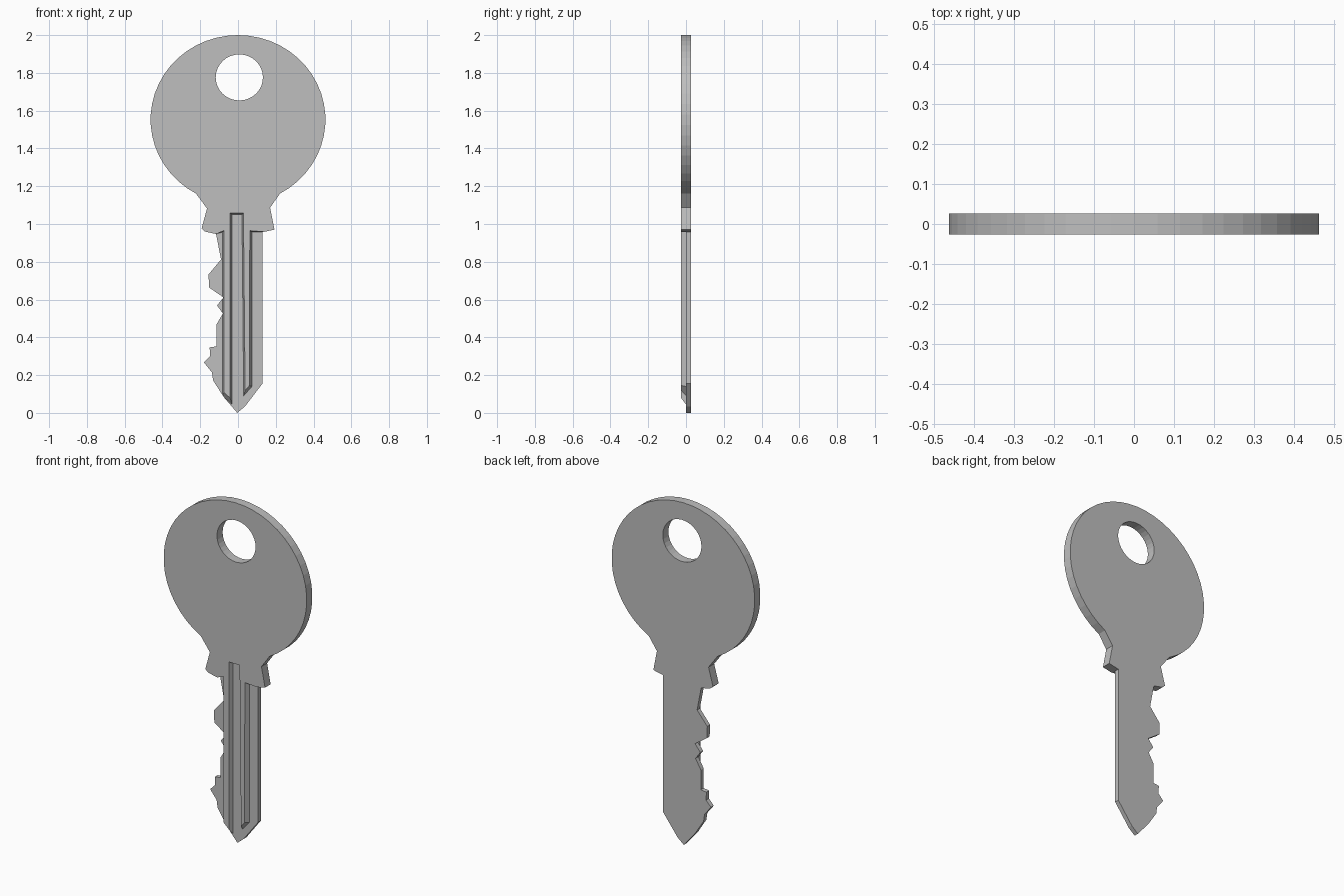
import bpy, bmesh
from math import cos, sin, radians

old = bpy.data.objects.get("Cube")
if old:
    bpy.data.objects.remove(old, do_unlink=True)

HALF = 0.026  # half the thickness of the key

steel = bpy.data.materials.new("plain grey metal")
steel.use_nodes = True
GREY = (0.52, 0.52, 0.52, 1)
steel.diffuse_color = GREY
steel.node_tree.nodes["Principled BSDF"].inputs["Base Color"].default_value = GREY


def arc(cx, cz, rx, rz, start, end, steps):
    """Points along an elliptical arc, angles in degrees."""
    angles = [radians(start + (end - start) * i / steps) for i in range(steps + 1)]
    return [(cx + rx * cos(a), cz + rz * sin(a)) for a in angles]


def loft(name, front, back, y_front, y_back):
    """Solid between two matching outlines in the xz plane."""
    bm = bmesh.new()
    a = [bm.verts.new((x, y_front, z)) for x, z in front]
    b = [bm.verts.new((x, y_back, z)) for x, z in back]
    bm.faces.new(a)
    bm.faces.new(b[::-1])
    for i in range(len(a)):
        j = (i + 1) % len(a)
        bm.faces.new((a[j], a[i], b[i], b[j]))
    bmesh.ops.recalc_face_normals(bm, faces=bm.faces)
    mesh = bpy.data.meshes.new(name)
    bm.to_mesh(mesh)
    bm.free()
    mesh.materials.append(steel)
    obj = bpy.data.objects.new(name, mesh)
    bpy.context.collection.objects.link(obj)
    return obj


def cut(target, cutter):
    mod = target.modifiers.new(cutter.name, "BOOLEAN")
    mod.operation = "DIFFERENCE"
    mod.solver = "EXACT"
    mod.object = cutter
    cutter.hide_render = True
    cutter.hide_viewport = True
    cutter.display_type = "WIRE"


# Key silhouette: round bow, shoulders, toothed edge, tip, straight edge
bow = arc(0, 1.553, 0.463, 0.447, -61.3, 241.3, 42)
left_shoulder = [(-0.164, 1.082), (-0.193, 0.976), (-0.175, 0.96), (-0.116, 0.947)]
teeth = [(-0.09, 0.812), (-0.156, 0.733), (-0.153, 0.664), (-0.077, 0.611),
         (-0.111, 0.569), (-0.08, 0.526), (-0.114, 0.468), (-0.114, 0.352),
         (-0.15, 0.347), (-0.148, 0.3), (-0.18, 0.267), (-0.138, 0.214),
         (-0.132, 0.172), (-0.074, 0.082)]
tip = [(-0.004, 0), (0.037, 0.034), (0.13, 0.156)]
right_shoulder = [(0.13, 0.957), (0.193, 0.97), (0.17, 1.087)]
outline = bow + left_shoulder + teeth + tip + right_shoulder
key = loft("key", outline, outline, -HALF, HALF)

# Hole in the bow
ring = arc(0.007, 1.776, 0.125, 0.122, 0, 360, 32)[:-1]
cut(key, loft("hole_cutter", ring, ring, -0.1, 0.1))

# Milled front of the blade: leaves two sloped ridges with a groove between
surround = [(0.3, 0.9), (0.3, -0.1), (-0.3, -0.1), (-0.3, 0.9), (-0.116, 0.947)]
floor = surround + [(-0.082, 0.957), (-0.082, 0.09), (-0.032, 0.045), (-0.032, 1.05),
                    (0.021, 1.05), (0.03, 0.09), (0.074, 0.14), (0.074, 0.957), (0.13, 0.957)]
face = surround + [(-0.074, 0.965), (-0.074, 0.11), (-0.042, 0.08), (-0.042, 1.058),
                   (0.029, 1.058), (0.038, 0.12), (0.06, 0.145), (0.062, 0.965), (0.13, 0.96)]
cut(key, loft("blade_cutter", face, floor, -HALF - 0.001, 0.0))
